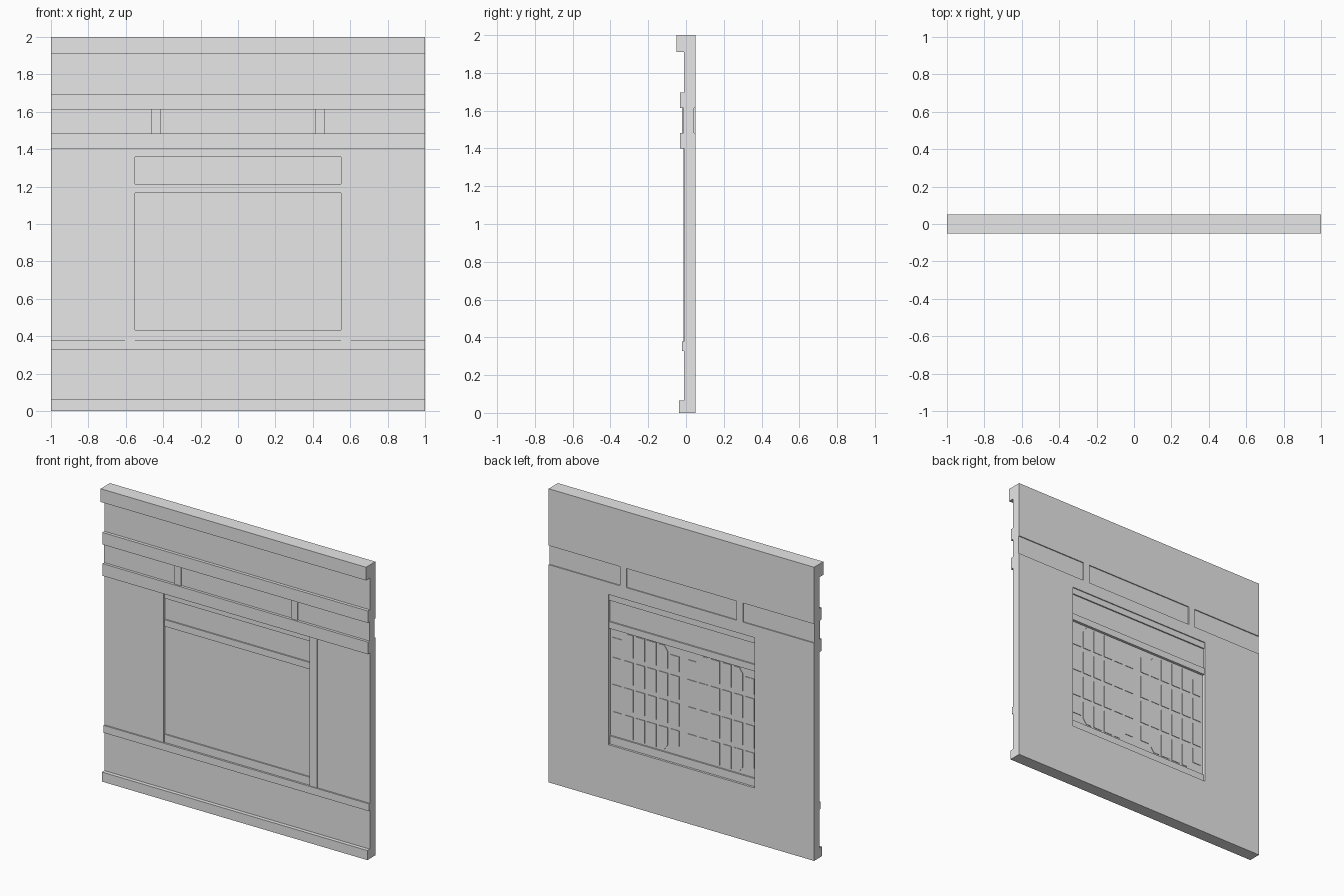
import bpy
import bmesh

cube = bpy.data.objects.get("Cube")
if cube:
    bpy.data.objects.remove(cube, do_unlink=True)

grey = bpy.data.materials.new("plain_grey")
grey.use_nodes = True
GREY = (0.8, 0.8, 0.8, 1)
grey.diffuse_color = GREY
grey.node_tree.nodes["Principled BSDF"].inputs["Base Color"].default_value = GREY

BACK = 0.05
WALL = -0.01
OPEN = 0.55                   # half width of the main opening
SILL, HEAD = 0.377, 1.40      # main opening heights
LOW, HIGH = 1.483, 1.613      # transom strip heights


def finish(name, bm):
    bmesh.ops.recalc_face_normals(bm, faces=bm.faces)
    mesh = bpy.data.meshes.new(name)
    bm.to_mesh(mesh)
    bm.free()
    mesh.materials.append(grey)
    obj = bpy.data.objects.new(name, mesh)
    bpy.context.collection.objects.link(obj)
    return obj


def extrude_outline(bm, points, y0, y1):
    """Prism along y from an outline of (x, z) points."""
    face = bm.faces.new([bm.verts.new((x, y0, z)) for x, z in points])
    new = bmesh.ops.extrude_face_region(bm, geom=[face])["geom"]
    verts = [v for v in new if isinstance(v, bmesh.types.BMVert)]
    bmesh.ops.translate(bm, verts=verts, vec=(0, y1 - y0, 0))


def box(name, x0, x1, y0, y1, z0, z1):
    bm = bmesh.new()
    extrude_outline(bm, [(x0, z0), (x1, z0), (x1, z1), (x0, z1)], y0, y1)
    return finish(name, bm)


# Horizontal courses of the wall, full width, from the ground up
for name, front, z0, z1 in (
    ("base_plinth", -0.036, 0, 0.065),
    ("lower_wall", WALL, 0.065, 0.327),
    ("sill_ledge", -0.02, 0.327, SILL),
    ("lower_band", -0.031, HEAD, LOW),
    ("upper_band", -0.031, HIGH, 1.695),
    ("upper_wall", WALL, 1.695, 1.91),
    ("cornice", -BACK, 1.91, 2),
):
    box(name, -1, 1, front, BACK, z0, z1)

# Side walls, opening jambs and transom dividers, both sides
for side, s in (("left", 1), ("right", -1)):
    def pair(part, a, b, y0, y1, z0, z1):
        box(f"{side}_{part}", min(a * s, b * s), max(a * s, b * s), y0, y1, z0, z1)

    pair("side_wall", 0.605, 1, WALL, BACK, SILL, HEAD)
    pair("jamb", OPEN, 0.605, -0.014, BACK, SILL, HEAD)
    pair("transom_divider", 0.415, 0.463, -0.022, BACK, LOW, HIGH)
    pair("transom_pane", 0.463, 1, -0.013, 0.043, LOW, HIGH)
box("middle_transom_pane", -0.415, 0.415, -0.013, 0.043, LOW, HIGH)

# Rails and panels filling the main opening
for name, front, back, z0, z1 in (
    ("bottom_rail", -0.007, 0.035, SILL, 0.432),
    ("main_panel", 0.002, 0.025, 0.432, 1.167),
    ("middle_rail", -0.007, 0.043, 1.167, 1.213),
    ("upper_panel", 0.002, 0.034, 1.213, 1.358),
    ("top_rail", -0.007, 0.043, 1.358, HEAD),
):
    box(name, -OPEN, OPEN, front, back, z0, z1)

# Two blocks of small plates on the back of the main panel, corners cut
bm = bmesh.new()
W, H, CUT = 0.033, 0.077, 0.05
for s in (-1, 1):
    for col in range(6):
        for row in range(4):
            cx = s * (0.065 + 0.087 * col)
            cz = 0.8 + (row - 1.5) * 0.185
            v = 1 if row > 1 else -1           # vertical outward direction
            h = s if col > 2 else -s           # horizontal outward direction
            outer, inner = cx + h * W, cx - h * W
            far, near = cz + v * H, cz - v * H
            end_row = row in (0, 3)
            if end_row and col in (0, 5):
                far -= v * CUT
            outline = [(inner, near), (outer, near)]
            if end_row and col in (1, 4):
                outline += [(outer, far - v * 0.035), (outer - h * 0.025, far)]
            else:
                outline.append((outer, far))
            outline.append((inner, far))
            extrude_outline(bm, outline, 0.0245, 0.029)
finish("back_panel_plates", bm)
